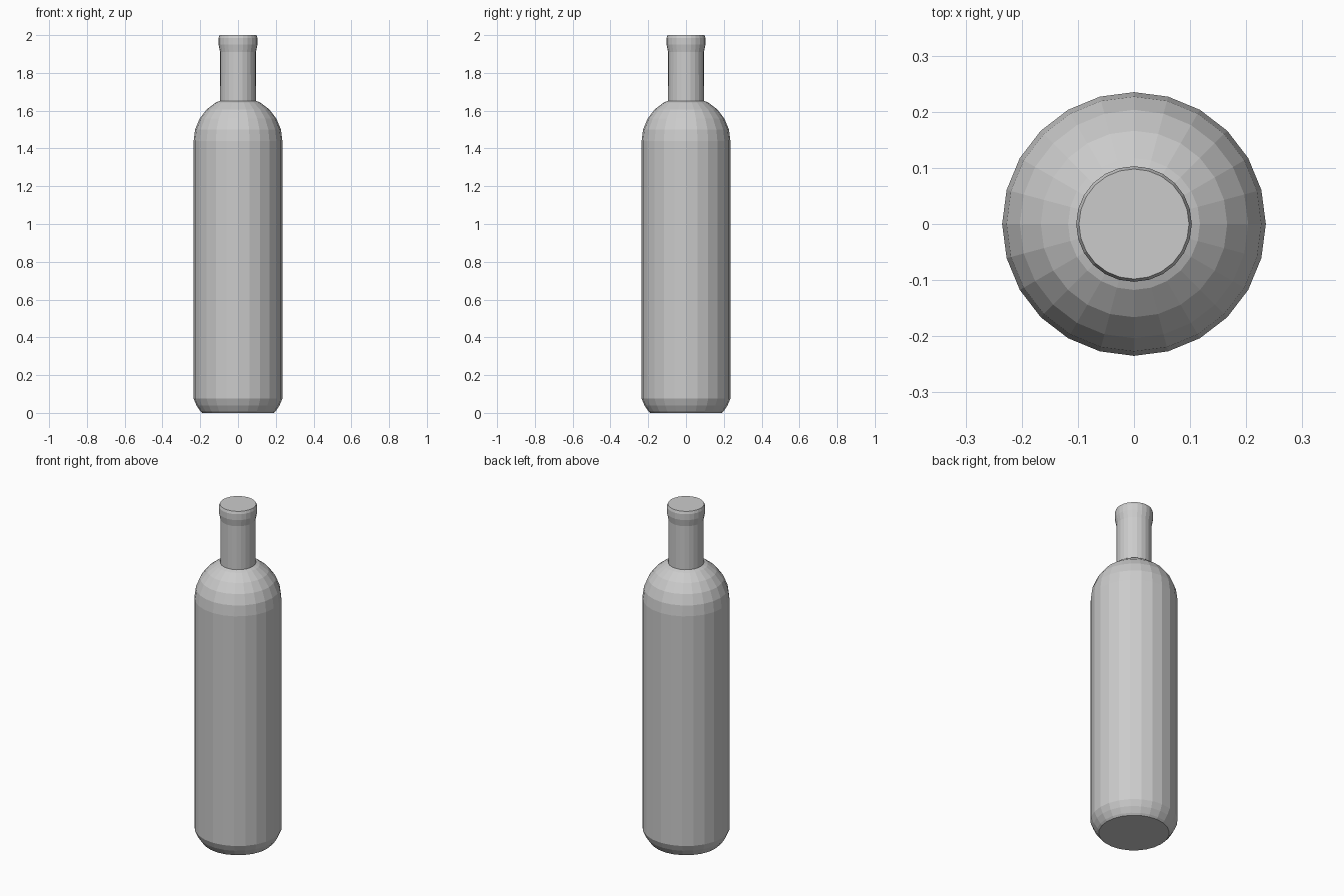
import bpy, bmesh
from math import sin, cos, pi, radians

if "Cube" in bpy.data.objects:
    bpy.data.objects.remove(bpy.data.objects["Cube"])

SIDES = 24
BODY_R = 0.235
SHOULDER_Z = 1.44


def lathe(name, profile, sides):
    """Revolve (radius, z) points around z and cap both ends."""
    bm = bmesh.new()
    rings = [[bm.verts.new((r * cos(2 * pi * i / sides), r * sin(2 * pi * i / sides), z))
              for i in range(sides)] for r, z in profile]
    for low, high in zip(rings, rings[1:]):
        for i in range(sides):
            j = (i + 1) % sides
            bm.faces.new((low[i], low[j], high[j], high[i]))
    bm.faces.new(rings[0][::-1])
    bm.faces.new(rings[-1])
    mesh = bpy.data.meshes.new(name)
    bm.to_mesh(mesh)
    bm.free()
    obj = bpy.data.objects.new(name, mesh)
    bpy.context.collection.objects.link(obj)
    return obj


# Chamfered base, straight wall, spherical shoulder, neck and flared lip
base = [(0.19, 0.0), (0.20, 0.01), (0.22, 0.04), (BODY_R, 0.075)]
shoulder = [(BODY_R * cos(radians(a)), SHOULDER_Z + BODY_R * sin(radians(a)))
            for a in (0, 15, 30, 45, 60)]
neck = [(0.096, 1.652), (0.095, 1.91), (0.103, 1.95), (0.103, 1.985), (0.098, 2.0)]
lathe("bottle", base + shoulder + neck, SIDES)
